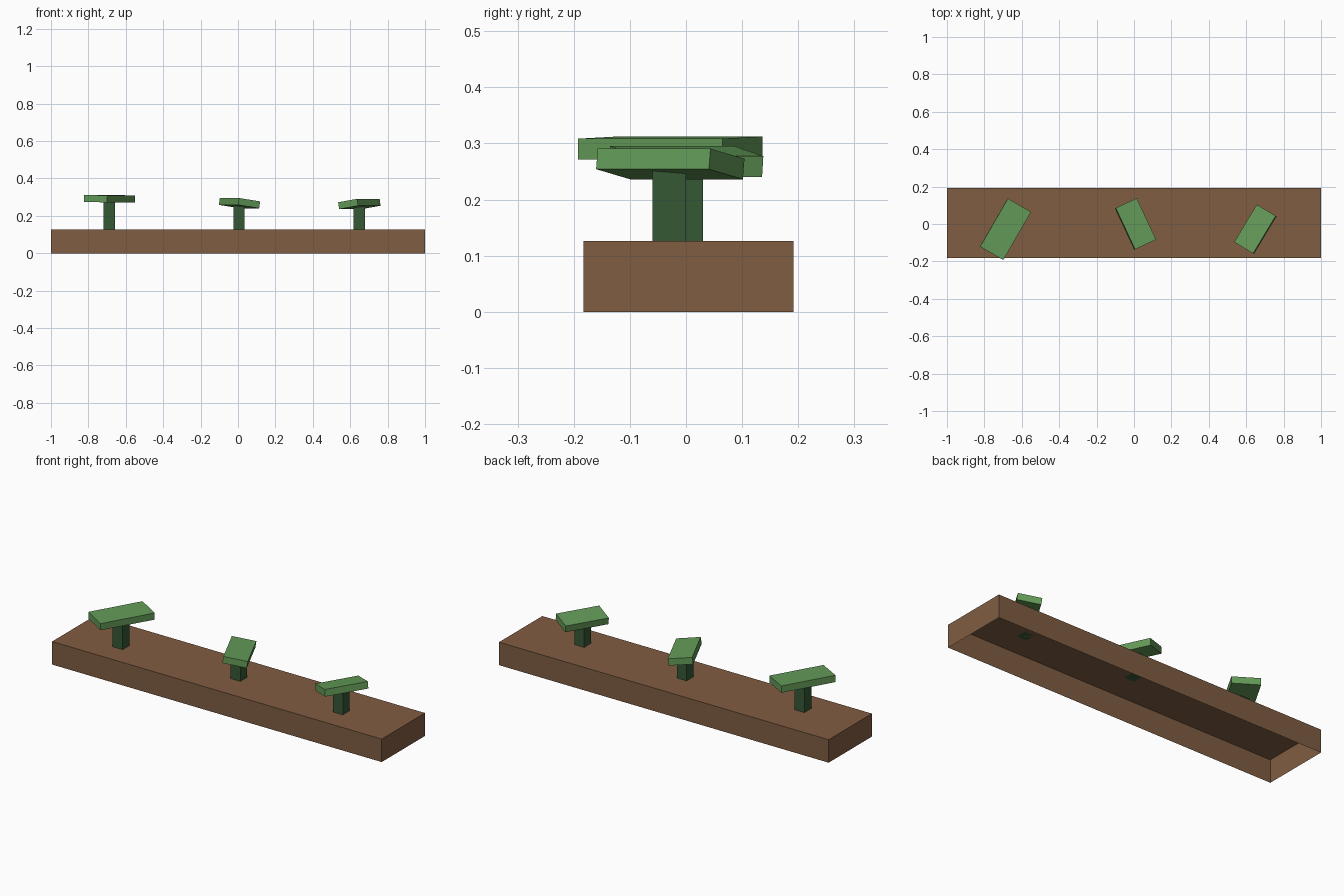
import bpy
import bmesh
from math import radians

cube = bpy.data.objects.get("Cube")
if cube:
    bpy.data.objects.remove(cube, do_unlink=True)


def material(name, colour):
    mat = bpy.data.materials.new(name)
    mat.use_nodes = True
    mat.diffuse_color = (*colour, 1)
    mat.node_tree.nodes["Principled BSDF"].inputs["Base Color"].default_value = (*colour, 1)
    return mat


def box(name, size, centre, mat, rotation=(0, 0, 0), open_bottom=False):
    bm = bmesh.new()
    bmesh.ops.create_cube(bm, size=1)
    bmesh.ops.scale(bm, vec=size, verts=bm.verts)
    if open_bottom:
        bottom = [f for f in bm.faces if f.normal.z < -0.9]
        bmesh.ops.delete(bm, geom=bottom, context='FACES_ONLY')
    mesh = bpy.data.meshes.new(name)
    bm.to_mesh(mesh)
    bm.free()
    mesh.materials.append(mat)
    obj = bpy.data.objects.new(name, mesh)
    obj.location = centre
    obj.rotation_euler = rotation
    bpy.context.collection.objects.link(obj)
    return obj


brown = material("earth brown", (0.216, 0.109, 0.054))
green = material("leaf green", (0.127, 0.328, 0.098))
dark_green = material("stem green", (0.036, 0.098, 0.036))

# Long planter, hollow from below
BASE_TOP = 0.126
box("planter_base", (2, 0.375, BASE_TOP), (0, 0.0045, BASE_TOP / 2), brown, open_bottom=True)

# Plants: name, stem (x, y), leaf centre, leaf (width, length), leaf (roll, yaw) in degrees
plants = [
    ("right", (-0.688, -0.03), (-0.687, -0.028, 0.292), (0.143, 0.297), (1.6, -30)),
    ("middle", (0.005, 0), (0.008, 0, 0.268), (0.125, 0.244), (8.3, 25)),
    ("left", (0.648, -0.03), (0.649, -0.028, 0.2635), (0.119, 0.2345), (-8.7, -31)),
]
for side, (x, y), leaf, (width, length), (roll, yaw) in plants:
    height = leaf[2] - BASE_TOP
    box(side + "_stem", (0.06, 0.06, height), (x, y, BASE_TOP + height / 2), dark_green)
    box(side + "_leaf", (width, length, 0.037), leaf, green, (0, radians(roll), radians(yaw)))
